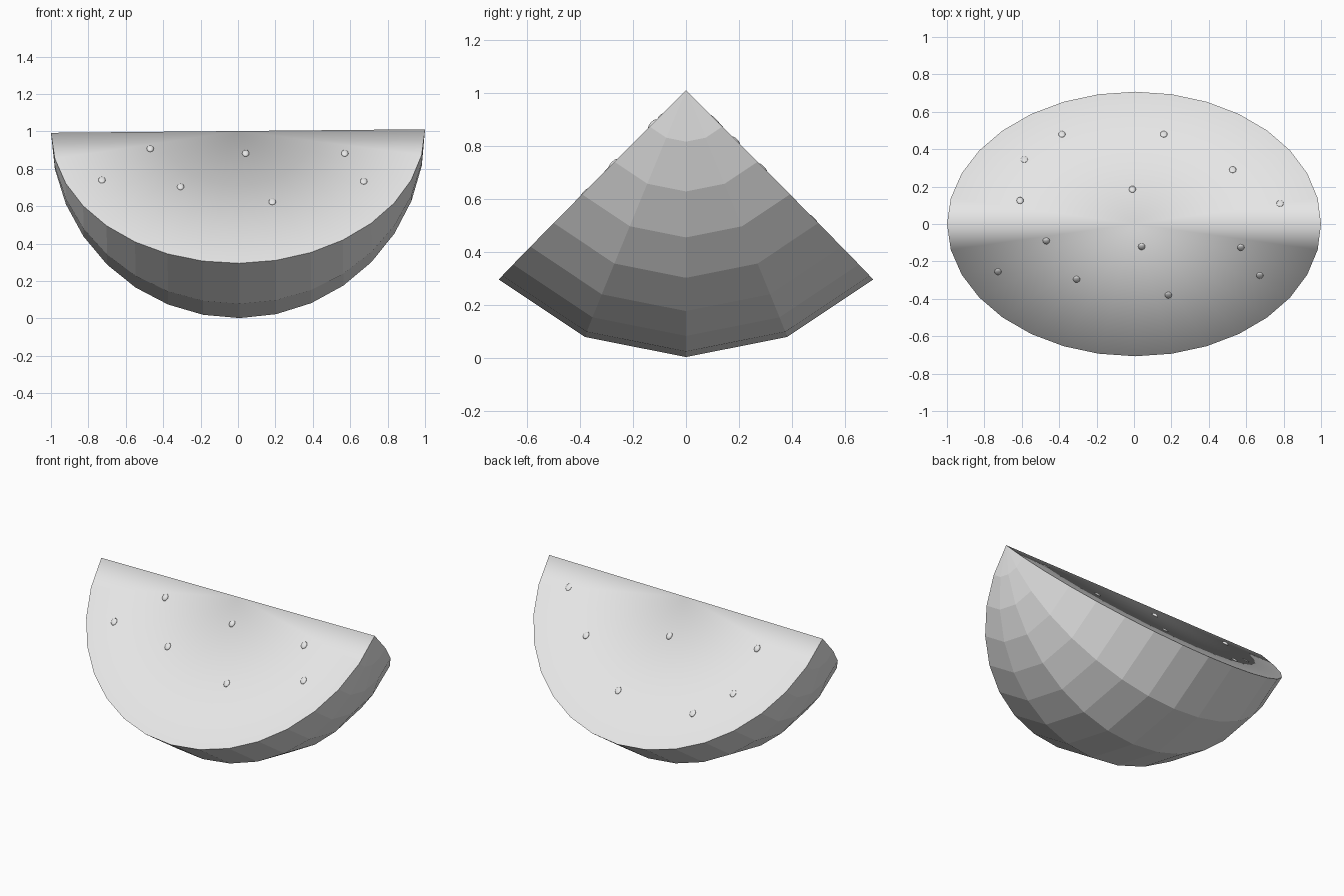
import bpy, bmesh
from math import sin, cos, pi, radians
from mathutils import Matrix, Vector

cube = bpy.data.objects.get("Cube")
if cube:
    bpy.data.objects.remove(cube)

grey = bpy.data.materials.new("light grey")
grey.use_nodes = True
grey.diffuse_color = (0.8, 0.8, 0.8, 1)
grey.node_tree.nodes["Principled BSDF"].inputs["Base Color"].default_value = (0.8, 0.8, 0.8, 1)

# Shared placement: the ridge leans up slightly toward +x
PLACE = Matrix.Translation((0, 0, 1.002)) @ Matrix.Rotation(-0.0095, 4, "Y")


def add_object(name, bm):
    bm.transform(PLACE)
    bmesh.ops.recalc_face_normals(bm, faces=bm.faces)
    mesh = bpy.data.meshes.new(name)
    bm.to_mesh(mesh)
    bm.free()
    mesh.materials.append(grey)
    obj = bpy.data.objects.new(name, mesh)
    bpy.context.collection.objects.link(obj)
    return obj


# Wedge: quarter of a ball around the x axis, flat rind and smooth cut faces
SEGMENTS, STRIPS = 16, 4
bm = bmesh.new()
centre = bm.verts.new((0, 0, 0))
tips = [bm.verts.new((s, 0, 0)) for s in (-1, 1)]
arcs = []
for j in range(STRIPS + 1):
    turn = radians(-45 + 90 * j / STRIPS)
    arc = [tips[0]]
    for i in range(1, SEGMENTS):
        a = pi * i / SEGMENTS
        arc.append(bm.verts.new((-cos(a), sin(a) * sin(turn), -sin(a) * cos(turn))))
    arcs.append(arc + [tips[1]])

for a, b in zip(arcs, arcs[1:]):
    for i in range(SEGMENTS):
        corners = list(dict.fromkeys((a[i], a[i + 1], b[i + 1], b[i])))
        bm.faces.new(corners)
for arc in (arcs[0], arcs[-1]):
    for p, q in zip(arc, arc[1:]):
        bm.faces.new((centre, p, q)).smooth = True
add_object("melon_wedge", bm)

# Seeds: (x, distance sideways from the ridge, how far it stands out)
front_seeds = [(-.47, .09, .012), (.04, .12, .012), (.57, .125, .01), (-.73, .255, .008),
               (-.31, .295, .01), (.18, .38, .008), (.67, .275, .008)]
back_seeds = [(-.39, .48, .007), (.155, .48, .007), (.525, .29, .007), (-.01, .185, .012),
              (-.61, .125, .012), (-.59, .345, .004), (.78, .11, .004)]

for side, name, seeds in ((-1, "front_seeds", front_seeds), (1, "back_seeds", back_seeds)):
    bm = bmesh.new()
    slope = Matrix.Rotation(radians(-45 * side), 4, "X")
    for x, away, height in seeds:
        spot = Matrix.Translation(Vector((x, side * away, -away)))
        shape = Matrix.Diagonal((0.019, 0.024, height, 1))
        bmesh.ops.create_uvsphere(bm, u_segments=12, v_segments=8, radius=1,
                                  matrix=spot @ slope @ shape)
    for f in bm.faces:
        f.smooth = True
    add_object(name, bm)
